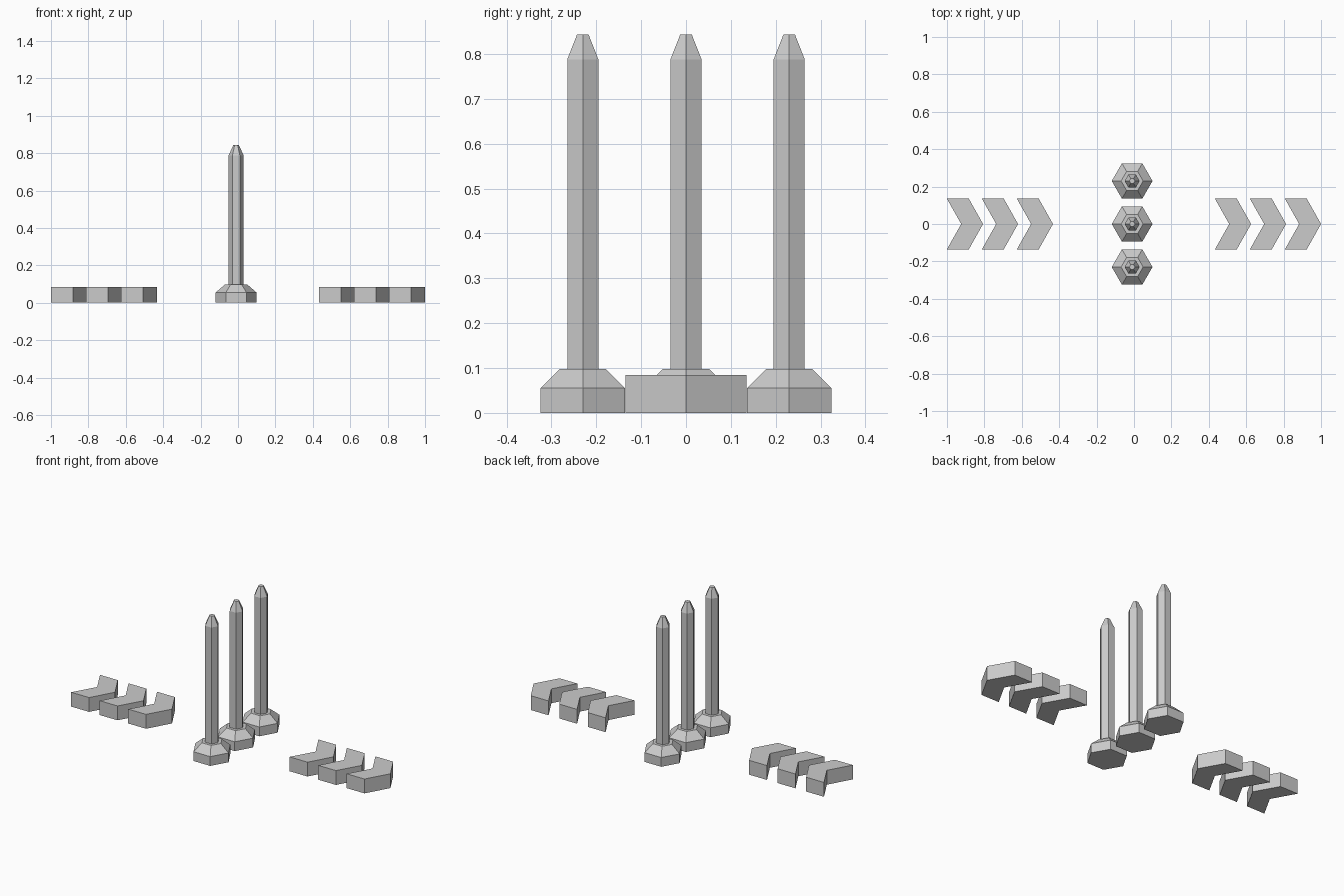
import bpy, bmesh
from math import cos, sin, pi

if "Cube" in bpy.data.objects:
    bpy.data.objects.remove(bpy.data.objects["Cube"])


def make_object(name, bm):
    bmesh.ops.recalc_face_normals(bm, faces=bm.faces[:])
    mesh = bpy.data.meshes.new(name)
    bm.to_mesh(mesh)
    bm.free()
    obj = bpy.data.objects.new(name, mesh)
    bpy.context.collection.objects.link(obj)
    return obj


def hex_post(name, profile, location):
    """Six-sided stack of rings from (radius, height) pairs, capped at both ends."""
    bm = bmesh.new()
    rings = [[bm.verts.new((r * cos(i * pi / 3), r * sin(i * pi / 3), z))
              for i in range(6)] for r, z in profile]
    for low, high in zip(rings, rings[1:]):
        for i in range(6):
            j = (i + 1) % 6
            bm.faces.new((low[i], low[j], high[j], high[i]))
    bm.faces.new(rings[0][::-1])
    bm.faces.new(rings[-1])
    make_object(name, bm).location = location


def chevron(name, x):
    """Flat arrow block pointing along +x, made of two mirrored arms."""
    half, height, width, tip = 0.135, 0.085, 0.117, 0.193
    outline = [(0, -half), (width, -half), (tip, 0),
               (width, half), (0, half), (tip - width, 0)]
    bm = bmesh.new()
    verts = [bm.verts.new((px, py, 0)) for px, py in outline]
    arms = [bm.faces.new([verts[i] for i in ids])
            for ids in ((0, 1, 2, 5), (5, 2, 3, 4))]
    top = bmesh.ops.extrude_face_region(bm, geom=arms, use_keep_orig=True)
    bmesh.ops.translate(bm, vec=(0, 0, height),
                        verts=[g for g in top["geom"] if isinstance(g, bmesh.types.BMVert)])
    make_object(name, bm).location = (x, 0, 0)


# Row of posts: flared foot, slim shaft, tapered tip
post_profile = [(0.109, 0), (0.109, 0.055), (0.059, 0.098), (0.04, 0.098),
                (0.04, 0.788), (0.015, 0.843)]
for n, y in enumerate((-0.23, 0, 0.23)):
    hex_post(f"post_{n + 1}", post_profile, (-0.01, y, 0))

# Three arrow blocks on each side of the posts
for side, start in (("left", -1.0), ("right", 0.433)):
    for n in range(3):
        chevron(f"{side}_arrow_{n + 1}", start + n * 0.187)
